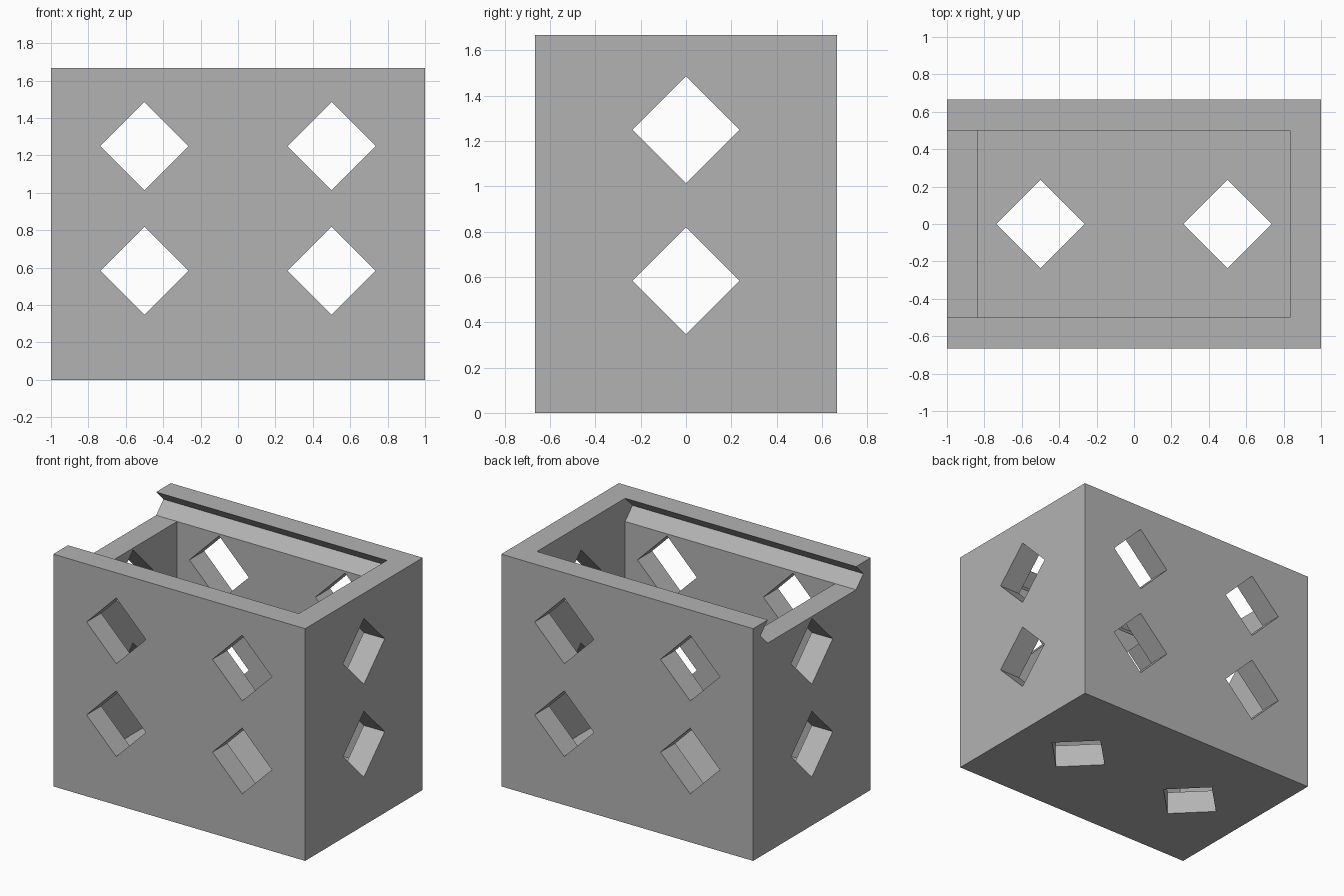
import bpy
import bmesh
from mathutils import Vector

cube = bpy.data.objects.get("Cube")
if cube:
    bpy.data.objects.remove(cube, do_unlink=True)

UNIT = 1 / 6                      # wall thickness
W, D, H = 12 * UNIT, 8 * UNIT, 10 * UNIT

grey = bpy.data.materials.new("plain grey")
grey.use_nodes = True
grey.diffuse_color = (0.45, 0.45, 0.45, 1)
grey.node_tree.nodes["Principled BSDF"].inputs["Base Color"].default_value = (0.45, 0.45, 0.45, 1)


def prism(name, axis, profile, start, end):
    """Extrude a 2D profile along an axis; profile uses the other two axes in order."""
    def place(p, along):
        co = list(p)
        co.insert("xyz".index(axis), along)
        return Vector(co)
    bm = bmesh.new()
    face = bm.faces.new([bm.verts.new(place(p, start)) for p in profile])
    top = bmesh.ops.extrude_face_region(bm, geom=[face])["geom"]
    shift = place((0, 0), end - start)
    bmesh.ops.translate(bm, vec=shift, verts=[v for v in top if isinstance(v, bmesh.types.BMVert)])
    bmesh.ops.recalc_face_normals(bm, faces=bm.faces)
    mesh = bpy.data.meshes.new(name)
    bm.to_mesh(mesh)
    bm.free()
    mesh.materials.append(grey)
    obj = bpy.data.objects.new(name, mesh)
    bpy.context.collection.objects.link(obj)
    return obj


def rectangle(half_a, half_b):
    return [(-half_a, -half_b), (half_a, -half_b), (half_a, half_b), (-half_a, half_b)]


def diamond(a, b):
    r = 2 ** 0.5 * UNIT
    return [(a - r, b), (a, b - r), (a + r, b), (a, b + r)]


# Solid block
box = prism("slide_lid_box", "z", rectangle(W / 2, D / 2), 0, H)

# Inner cavity, then the lid slot with V grooves, open at the right end
inner_x, inner_y = W / 2 - UNIT, D / 2 - UNIT
cutters = [prism("cavity_cutter", "z", rectangle(inner_x, inner_y), UNIT, H - UNIT / 2)]
half_slot = [(inner_y, H - UNIT), (inner_y + UNIT / 2, H - UNIT / 2), (inner_y, H), (inner_y, H + UNIT)]
slot = half_slot + [(-y, z) for y, z in reversed(half_slot)]
cutters.append(prism("lid_slot_cutter", "x", slot, -W, inner_x))

# Diamond holes through the walls and floor
for z in (3.5 * UNIT, 7.5 * UNIT):
    cutters.append(prism("end_hole_cutter", "x", diamond(0, z), -W, W))
    for x in (-W / 4, W / 4):
        cutters.append(prism("side_hole_cutter", "y", diamond(x, z), -D, D))
for x in (-W / 4, W / 4):
    cutters.append(prism("floor_hole_cutter", "z", diamond(x, 0), -UNIT, 2 * UNIT))

for cutter in cutters:
    cutter.hide_render = True
    mod = box.modifiers.new(cutter.name, "BOOLEAN")
    mod.operation = "DIFFERENCE"
    mod.solver = "EXACT"
    mod.object = cutter

# Bake the cuts and drop the cutters
bpy.context.view_layer.update()
evaluated = box.evaluated_get(bpy.context.evaluated_depsgraph_get())
final_mesh = bpy.data.meshes.new_from_object(evaluated)
box.modifiers.clear()
box.data = final_mesh
for cutter in cutters:
    bpy.data.objects.remove(cutter, do_unlink=True)
